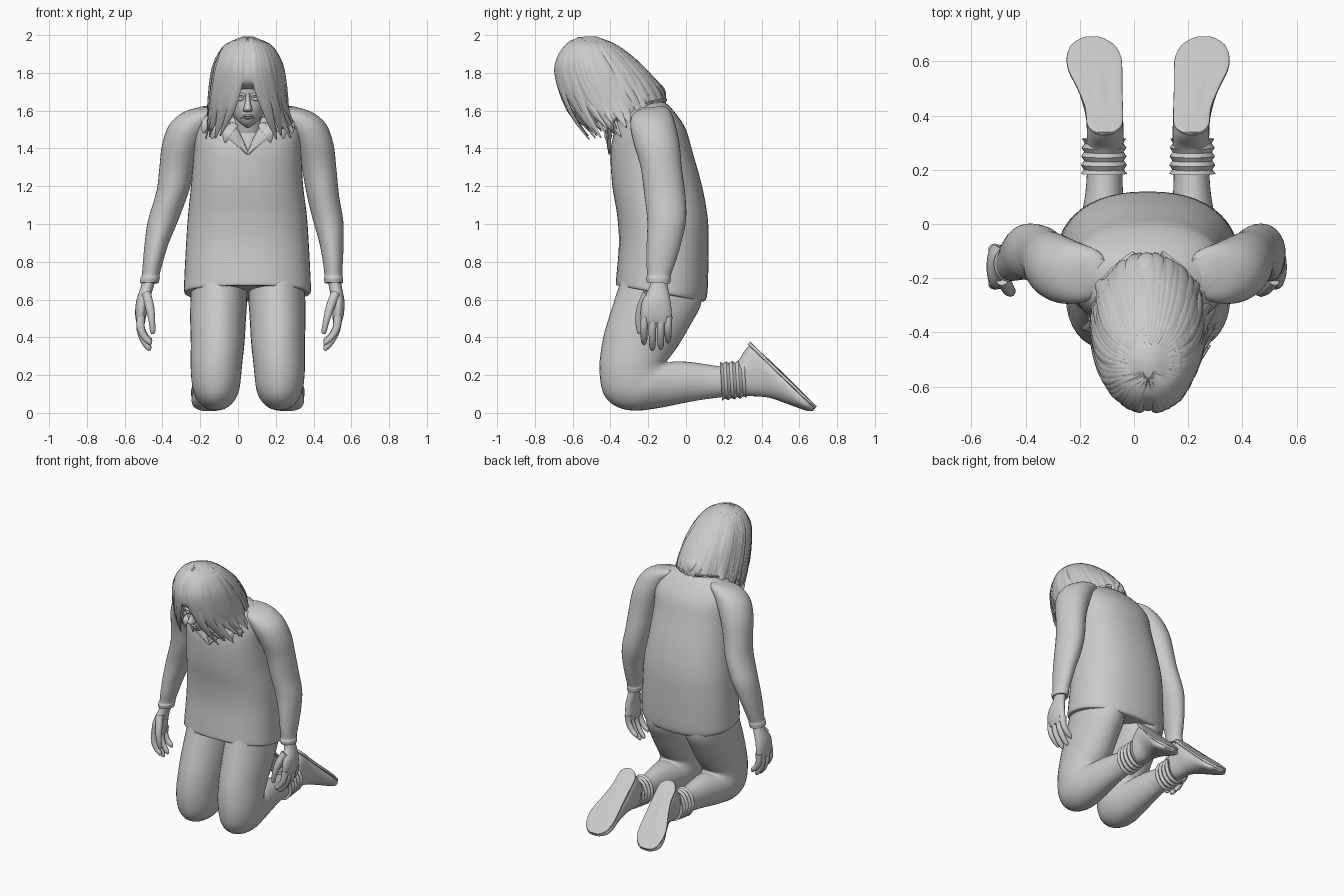
import bpy, bmesh, math, random
from mathutils import Vector as V

random.seed(4)
MID = 0.052  # body centre line


def smooth_rows(rows, k):
    # Catmull-Rom interpolation of a list of number tuples
    out = []
    for i in range(len(rows) - 1):
        a, b, c, d = (rows[max(0, min(len(rows) - 1, i + j))] for j in (-1, 0, 1, 2))
        for s in range(k):
            t = s / k
            out.append([0.5 * (2 * q + (r - p) * t + (2 * p - 5 * q + 4 * r - w) * t * t
                               + (3 * q - p - 3 * r + w) * t ** 3)
                        for p, q, r, w in zip(a, b, c, d)])
    return out + [list(rows[-1])]


def skin(bm, rings):
    vs = [[bm.verts.new(p) for p in r] for r in rings]
    n = len(vs[0])
    for a, b in zip(vs, vs[1:]):
        for i in range(n):
            bm.faces.new((a[i], a[(i + 1) % n], b[(i + 1) % n], b[i]))
    bm.faces.new(vs[0])
    bm.faces.new(vs[-1])


def loft(bm, rows, warp=None, n=32, p=2.0, k=4):
    # row: front y, front z, back y, back z, centre x, half width
    rings = []
    for fy, fz, by, bz, cx, hw in smooth_rows(rows, k):
        ring = []
        for i in range(n):
            t = 2 * math.pi * i / n
            c, s = (math.copysign(abs(q) ** (2 / p), q) for q in (math.cos(t), math.sin(t)))
            co = V((cx + hw * s, (fy + by) / 2 + (fy - by) / 2 * c, (fz + bz) / 2 + (fz - bz) / 2 * c))
            ring.append(warp(co) if warp else co)
        rings.append(ring)
    skin(bm, rings)


def tube(bm, rows, side, warp=None, n=10, k=3):
    # row: x, y, z, radius along side, radius across
    rows = smooth_rows(rows, k)
    pts = [V(r[:3]) for r in rows]
    rings = []
    for i, r in enumerate(rows):
        t = (pts[min(i + 1, len(pts) - 1)] - pts[max(i - 1, 0)]).normalized()
        u = (V(side) - t * t.dot(V(side))).normalized()
        w = t.cross(u)
        ring = [pts[i] + u * r[3] * math.cos(2 * math.pi * j / n) + w * r[4] * math.sin(2 * math.pi * j / n)
                for j in range(n)]
        rings.append([warp(c) if warp else c for c in ring])
    skin(bm, rings)


def finish(name, bm, angle=50):
    bmesh.ops.recalc_face_normals(bm, faces=bm.faces)
    me = bpy.data.meshes.new(name)
    bm.to_mesh(me)
    bm.free()
    ob = bpy.data.objects.new(name, me)
    bpy.context.collection.objects.link(ob)
    bpy.ops.object.select_all(action='DESELECT')
    ob.select_set(True)
    bpy.context.view_layer.objects.active = ob
    bpy.ops.object.shade_smooth_by_angle(angle=math.radians(angle))
    return ob


def part(name, rows, **kw):
    bm = bmesh.new()
    loft(bm, rows, **kw)
    return finish(name, bm)


def flip_leg(c):
    return V((2 * MID - c.x, c.y, c.z))


def flip_arm(c):
    # the other arm hangs a little further out
    return V((2 * MID - c.x - 0.13 * max(0, 1.2 - c.z), c.y, c.z))


# sweater body
part("sweater", [
    (-.355, .675, .09, .59, .05, .32), (-.37, .68, .105, .6, .05, .335), (-.368, .73, .115, .66, .05, .335),
    (-.355, .9, .12, .88, .05, .325), (-.365, 1.05, .115, 1.03, .05, .315), (-.39, 1.2, .085, 1.2, .048, .297),
    (-.40, 1.37, .035, 1.38, .05, .285), (-.385, 1.47, -.0, 1.5, .052, .285), (-.37, 1.54, -.05, 1.58, .052, .26),
    (-.36, 1.59, -.10, 1.635, .052, .20), (-.36, 1.61, -.14, 1.66, .052, .12)], p=2.3, n=48)

for side, wl, wa in (("right", None, None), ("left", flip_leg, flip_arm)):
    # trouser leg, fanned around the bent knee
    part(side + "_leg", [
        (-.30, .85, .06, .80, .205, .14), (-.355, .67, .085, .60, .205, .15), (-.41, .5, .02, .46, .21, .147),
        (-.442, .38, -.045, .35, .212, .142), (-.458, .24, -.09, .29, .218, .137), (-.44, .11, -.10, .275, .22, .132),
        (-.38, .04, -.095, .268, .22, .127), (-.28, .012, -.085, .268, .22, .12), (-.15, .025, -.05, .273, .218, .105),
        (0, .055, .03, .268, .216, .085), (.1, .072, .12, .255, .214, .07), (.2, .085, .2, .245, .212, .065),
        (.28, .1, .28, .25, .212, .06)], warp=wl)
    # crumpled sock cuff
    bm = bmesh.new()
    rows = []
    for i in range(9):
        y, e = .18 + i * .016, (.009 if i % 2 == 0 else -.002)
        rows.append((y + .012, .072 - e + .002 * i, y, .262 + e + .001 * i, .215, .077 + e - .0005 * i))
    loft(bm, rows, warp=wl, n=28, k=2)
    finish(side + "_sock_cuff", bm, 30)
    # shoe upper
    part(side + "_shoe", [
        (.24, .1, .24, .25, .212, .055), (.30, .092, .28, .28, .21, .066), (.36, .088, .315, .335, .21, .068),
        (.41, .085, .35, .358, .212, .068), (.46, .075, .41, .31, .218, .073), (.53, .05, .50, .225, .234, .083),
        (.60, .024, .59, .135, .25, .098), (.645, .01, .645, .08, .254, .088), (.675, .01, .68, .04, .257, .05)],
        warp=wl, p=2.3)
    # flat sole, tilted upward
    rows = []
    for y, cx, hw in ((.335, .213, .02), (.345, .213, .045), (.37, .212, .065), (.43, .215, .07), (.5, .23, .083),
                      (.57, .247, .1), (.62, .252, .1), (.66, .256, .08), (.685, .258, .04), (.688, .258, .015)):
        z = .367 - (y - .34) * .97
        rows.append((y - .008, z - .01, y + .004, z + .006, cx, hw))
    part(side + "_sole", rows, warp=wl, p=5, n=24)
    # sleeve
    part(side + "_sleeve", [
        (-.22, 1.615, -.12, 1.625, .25, .05), (-.28, 1.585, -.085, 1.6, .29, .10), (-.295, 1.52, -.06, 1.54, .35, .115),
        (-.275, 1.42, -.035, 1.43, .40, .105), (-.24, 1.3, -.022, 1.3, .428, .092), (-.22, 1.15, -.003, 1.15, .45, .085),
        (-.205, 1.02, 0, 1.02, .477, .08), (-.208, .9, -.025, .9, .495, .064), (-.21, .8, -.055, .8, .502, .053),
        (-.205, .73, -.08, .73, .505, .047), (-.212, .715, -.08, .715, .506, .051), (-.208, .69, -.085, .685, .507, .049)],
        warp=wa)
    # hand: palm, four curled fingers and thumb
    bm = bmesh.new()
    loft(bm, [(-.185, .72, -.105, .72, .507, .035), (-.195, .66, -.095, .66, .517, .034),
              (-.232, .59, -.082, .59, .53, .034), (-.24, .52, -.075, .52, .53, .03),
              (-.232, .475, -.08, .475, .525, .022)], warp=wa, n=20)
    for j, (y, tip) in enumerate(((-.222, .36), (-.178, .33), (-.134, .335), (-.095, .37))):
        s = .5 - tip
        tube(bm, [(.528, y * .98, .51, .021, .024), (.522, y, .5 - .35 * s, .02, .021),
                  (.495, y, .5 - .7 * s, .018, .018), (.466, y, tip + .015, .015, .015), (.458, y, tip, .006, .006)],
             (0, 1, 0), warp=wa)
    tube(bm, [(.515, -.2, .63, .03, .025), (.488, -.235, .56, .025, .024), (.468, -.25, .49, .019, .018),
              (.455, -.245, .43, .014, .014), (.453, -.243, .418, .005, .005)], (0, 1, 0), warp=wa)
    finish(side + "_hand", bm)

# neck and bowed head
part("neck", [(-.46, 1.62, -.27, 1.8, MID, .085), (-.42, 1.56, -.18, 1.7, MID, .085),
              (-.39, 1.48, -.10, 1.6, MID, .11)])
part("head", [
    (-.55, 1.84, -.4, 1.9, MID, .07), (-.605, 1.75, -.31, 1.85, MID, .1), (-.605, 1.69, -.28, 1.8, MID, .112),
    (-.592, 1.655, -.27, 1.75, MID, .112), (-.592, 1.61, -.27, 1.7, MID, .106), (-.582, 1.565, -.29, 1.65, MID, .092),
    (-.555, 1.525, -.33, 1.62, MID, .066), (-.51, 1.508, -.38, 1.6, MID, .03)])
# nose, brows, eyes, lips
part("nose", [(-.61, 1.69, -.56, 1.69, MID, .012), (-.618, 1.65, -.56, 1.65, MID, .014),
              (-.637, 1.617, -.56, 1.615, MID, .022), (-.632, 1.6, -.56, 1.6, MID, .024),
              (-.6, 1.592, -.56, 1.592, MID, .015)], n=16)
bm = bmesh.new()
for s in (-1, 1):
    tube(bm, [(MID + s * .015, -.6, 1.68, .008, .006), (MID + s * .045, -.598, 1.688, .01, .008),
              (MID + s * .08, -.565, 1.68, .006, .006)], (0, 1, 0))
    tube(bm, [(MID + s * .022, -.592, 1.66, .003, .003), (MID + s * .042, -.588, 1.661, .012, .01),
              (MID + s * .064, -.572, 1.659, .003, .003)], (0, 1, 0))
for z, y in ((1.573, -.582), (1.561, -.58)):
    tube(bm, [(MID - .036, y + .018, z - .002, .004, .003), (MID, y - .002, z, .011, .007),
              (MID + .036, y + .018, z - .002, .004, .003)], (0, 1, 0))
finish("face_features", bm)

# hair mass
part("hair_mass", [
    (-.54, 1.992, -.47, 1.992, MID, .03), (-.63, 1.955, -.38, 1.95, MID, .11), (-.675, 1.88, -.28, 1.87, MID, .16),
    (-.69, 1.79, -.205, 1.79, MID, .185), (-.665, 1.735, -.15, 1.72, MID, .195), (-.57, 1.70, -.115, 1.66, MID, .195),
    (-.47, 1.63, -.12, 1.62, MID, .19), (-.43, 1.56, -.15, 1.59, MID, .175)], n=40)
# overlapping hair strands fanned from the parting
bm = bmesh.new()
for i in range(52):
    a = math.radians(-166 + 332 * i / 51)
    f = abs(a) / math.pi
    b = a * (1 - .22 * f) + random.uniform(-.07, .07)
    r = random.uniform(.97, 1.03)
    sa, ca = math.sin(a), math.cos(a)
    zt = 1.635 - .16 * min(1, f * 1.7) + random.uniform(-.035, .035)
    flare = random.choice((1, 1, 1.08, 1.22)) if .25 < f < .75 else 1
    ry = .245 * r
    tip = (MID + .205 * flare * math.sin(b), -.35 + ry * math.cos(b), zt)
    low = (MID + .205 * r * math.sin(a * .6 + b * .4), -.385 + .265 * math.cos(a * .6 + b * .4), zt * .55 + 1.77 * .45)
    w = random.uniform(.02, .032)
    tube(bm, [(MID + .02 * sa, -.52 + .05 * ca, 1.985, .006, .005),
              (MID + .115 * sa, -.505 + .128 * ca, 1.948, w * .7, .007),
              (MID + .165 * r * sa, -.478 + .205 * ca, 1.87, w, .009),
              (MID + .19 * r * sa, -.435 + .255 * ca, 1.775, w * 1.1, .01),
              (*low, w, .009), (*tip, .004, .003)], (ca, -sa, 0.01), n=6)
finish("hair_strands", bm, 40)

# open collar flaps around a V neck
bm = bmesh.new()
for s in (-1, 1):
    tube(bm, [(MID + s * .0, -.405, 1.37, .006, .006), (MID + s * .05, -.408, 1.44, .028, .008),
              (MID + s * .10, -.405, 1.5, .04, .009), (MID + s * .15, -.36, 1.56, .03, .009),
              (MID + s * .15, -.22, 1.63, .03, .012), (MID + s * .04, -.12, 1.65, .03, .012)],
         (s, -.3, .1), n=8)
    for x, y, z in ((.12, -.415, 1.43), (.19, -.41, 1.45), (.235, -.38, 1.48)):
        tube(bm, [(MID + s * (x - .05), y + .03, z + .1, .02, .006), (MID + s * (x - .01), y - .01, z + .05, .025, .006),
                  (MID + s * x, y, z, .005, .003)], (s, .2, .3), n=6)
finish("collar", bm, 30)
